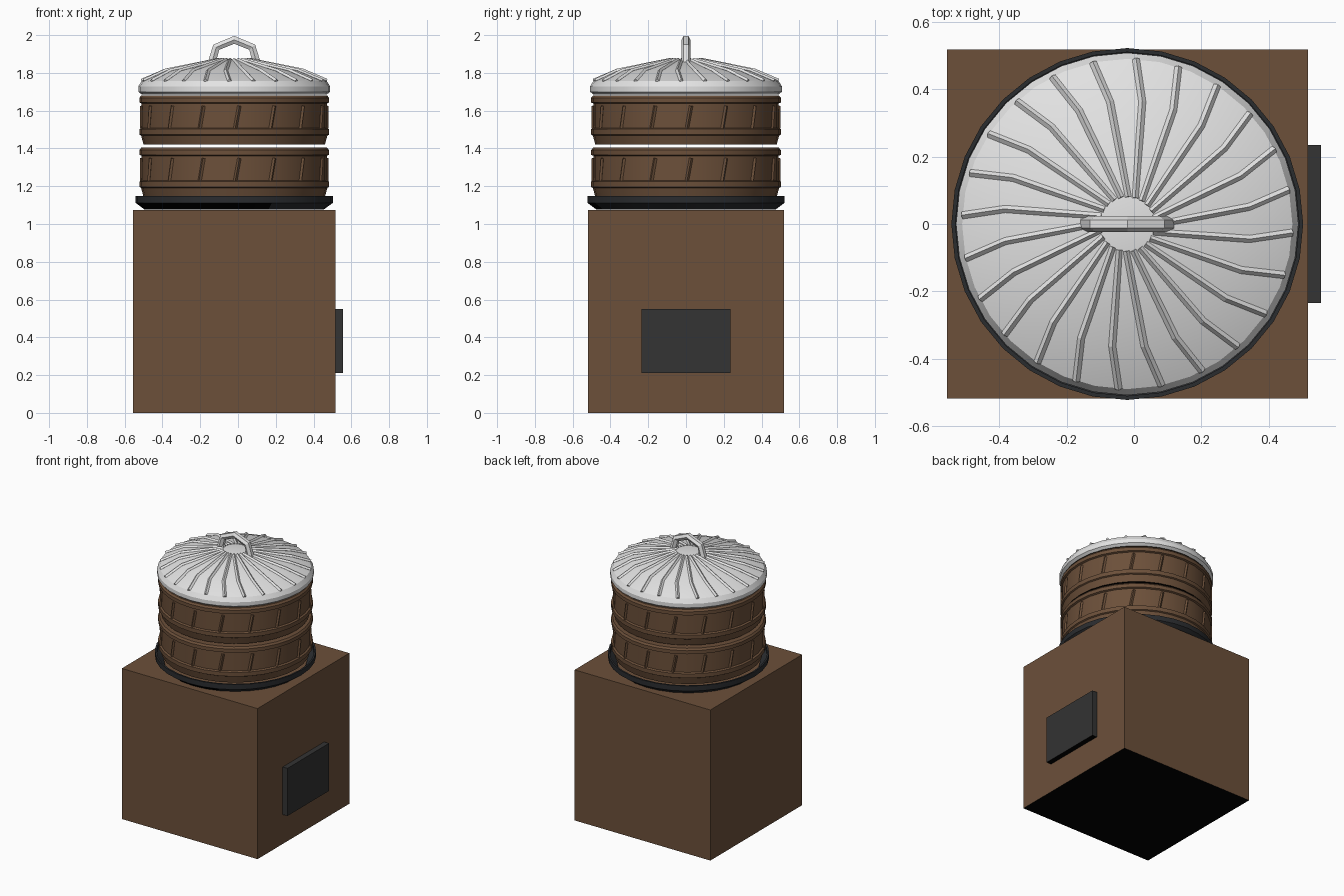
import bpy, bmesh, math
from mathutils import Vector

if "Cube" in bpy.data.objects:
    bpy.data.objects.remove(bpy.data.objects["Cube"], do_unlink=True)

AXIS_X = -0.02   # the round parts sit slightly off the box centre
SIDES = 32


def material(name, color):
    mat = bpy.data.materials.new(name)
    mat.use_nodes = True
    mat.diffuse_color = (*color, 1)
    mat.node_tree.nodes["Principled BSDF"].inputs["Base Color"].default_value = (*color, 1)
    return mat


brown = material("warm brown", (0.15, 0.08, 0.042))
silver = material("light metal", (0.77, 0.77, 0.77))
charcoal = material("charcoal", (0.033, 0.033, 0.033))
iron = material("dark iron", (0.023, 0.025, 0.028))
black = material("soot black", (0, 0, 0))


def select_only(obj):
    bpy.ops.object.select_all(action="DESELECT")
    obj.select_set(True)
    bpy.context.view_layer.objects.active = obj


def finish(name, bm, mat, is_black):
    """Make the object; faces that meet the rule get the black second slot."""
    mesh = bpy.data.meshes.new(name)
    bmesh.ops.recalc_face_normals(bm, faces=bm.faces)
    for face in bm.faces:
        face.material_index = int(is_black(face))
    bm.to_mesh(mesh)
    bm.free()
    obj = bpy.data.objects.new(name, mesh)
    mesh.materials.append(mat)
    mesh.materials.append(black)
    bpy.context.collection.objects.link(obj)
    return obj


def underside(face):
    return face.normal.z < -0.99


def sooty_front(face):
    center = face.calc_center_median()
    return face.normal.z < -0.2 and center.y < 0 and center.x < 0.17


def block(name, low, high, mat):
    bm = bmesh.new()
    bmesh.ops.create_cube(bm, size=1)
    low, high = Vector(low), Vector(high)
    for v in bm.verts:
        v.co = (low + high) / 2 + v.co * (high - low)
    finish(name, bm, mat, underside)


def lathe(name, profile, mat, closed_loop=False, lift=0, is_black=underside):
    """Spin (radius, height) points; cap both ends unless the profile is a loop."""
    bm = bmesh.new()
    rings = []
    for r, z in profile:
        rings.append([bm.verts.new(polar(r, math.tau * i / SIDES, z + lift))
                      for i in range(SIDES)])
    pairs = list(zip(rings, rings[1:]))
    if closed_loop:
        pairs.append((rings[-1], rings[0]))
    else:
        bm.faces.new(rings[0])
        bm.faces.new(rings[-1])
    for a, b in pairs:
        for i in range(SIDES):
            j = (i + 1) % SIDES
            bm.faces.new((a[i], a[j], b[j], b[i]))
    select_only(finish(name, bm, mat, is_black))
    bpy.ops.object.shade_smooth_by_angle(angle=math.radians(12.5))


def rods(name, paths, thickness, mat, facets=0):
    """Sweep a flat-sided rod along every path and keep the result as one mesh."""
    curve = bpy.data.curves.new(name, "CURVE")
    curve.dimensions = "3D"
    curve.bevel_depth = thickness
    curve.bevel_resolution = facets
    curve.use_fill_caps = True
    for path in paths:
        spline = curve.splines.new("POLY")
        spline.use_smooth = False
        spline.points.add(len(path) - 1)
        for point, co in zip(spline.points, path):
            point.co = (*co, 1)
    curve.materials.append(mat)
    obj = bpy.data.objects.new(name, curve)
    bpy.context.collection.objects.link(obj)
    select_only(obj)
    bpy.ops.object.convert(target="MESH")
    bpy.ops.object.shade_flat()


def polar(r, angle, z):
    return (AXIS_X + r * math.cos(angle), r * math.sin(angle), z)


# Stove box with a side hatch
block("stove_box", (-0.555, -0.518, 0), (0.517, 0.518, 1.075), brown)
block("side_hatch", (0.51, -0.235, 0.21), (0.555, 0.235, 0.55), charcoal)

# Burner ring, an open dish with a thin wall, sooty underneath at the front
lathe("burner_ring", [(0.475, 1.077), (0.522, 1.112), (0.522, 1.148), (0.51, 1.148),
                      (0.51, 1.118), (0.463, 1.082)], iron, closed_loop=True,
      is_black=sooty_front)

# Two stacked steamer baskets with raised bands and leaning slats
basket = [(0.48, 1.42), (0.493, 1.468), (0.502, 1.473), (0.502, 1.502), (0.49, 1.508),
          (0.49, 1.638), (0.502, 1.643), (0.502, 1.668), (0.492, 1.681)]
for label, lift in (("upper", 0), ("lower", -0.277)):
    lathe(label + "_basket", basket, brown, lift=lift)
    slats = []
    for i in range(16):
        a = math.tau * i / 16
        slats.append([polar(0.49, a + 0.01, 1.505 + lift), polar(0.49, a + 0.055, 1.625 + lift)])
    rods(label + "_basket_slats", slats, 0.01, brown)

# Lid: rolled rim and shallow dome with a flat centre
lathe("lid", [(0.49, 1.686), (0.508, 1.7), (0.508, 1.728), (0.49, 1.757),
              (0.37, 1.81), (0.08, 1.871)], silver)

# Swirling lid ribs, each bent once
ribs = []
for i in range(24):
    a = math.radians(15 * i - 3)
    ribs.append([polar(0.08, a - math.radians(14), 1.869),
                 polar(0.365, a - math.radians(4), 1.812),
                 polar(0.49, a, 1.758)])
rods("lid_ribs", ribs, 0.011, silver)

# Arched lid handle
arch = [(-0.12, 1.85), (-0.095, 1.936), (0, 1.975), (0.095, 1.936), (0.12, 1.85)]
rods("lid_handle", [[(AXIS_X + x, 0, z) for x, z in arch]], 0.024, silver, facets=1)
